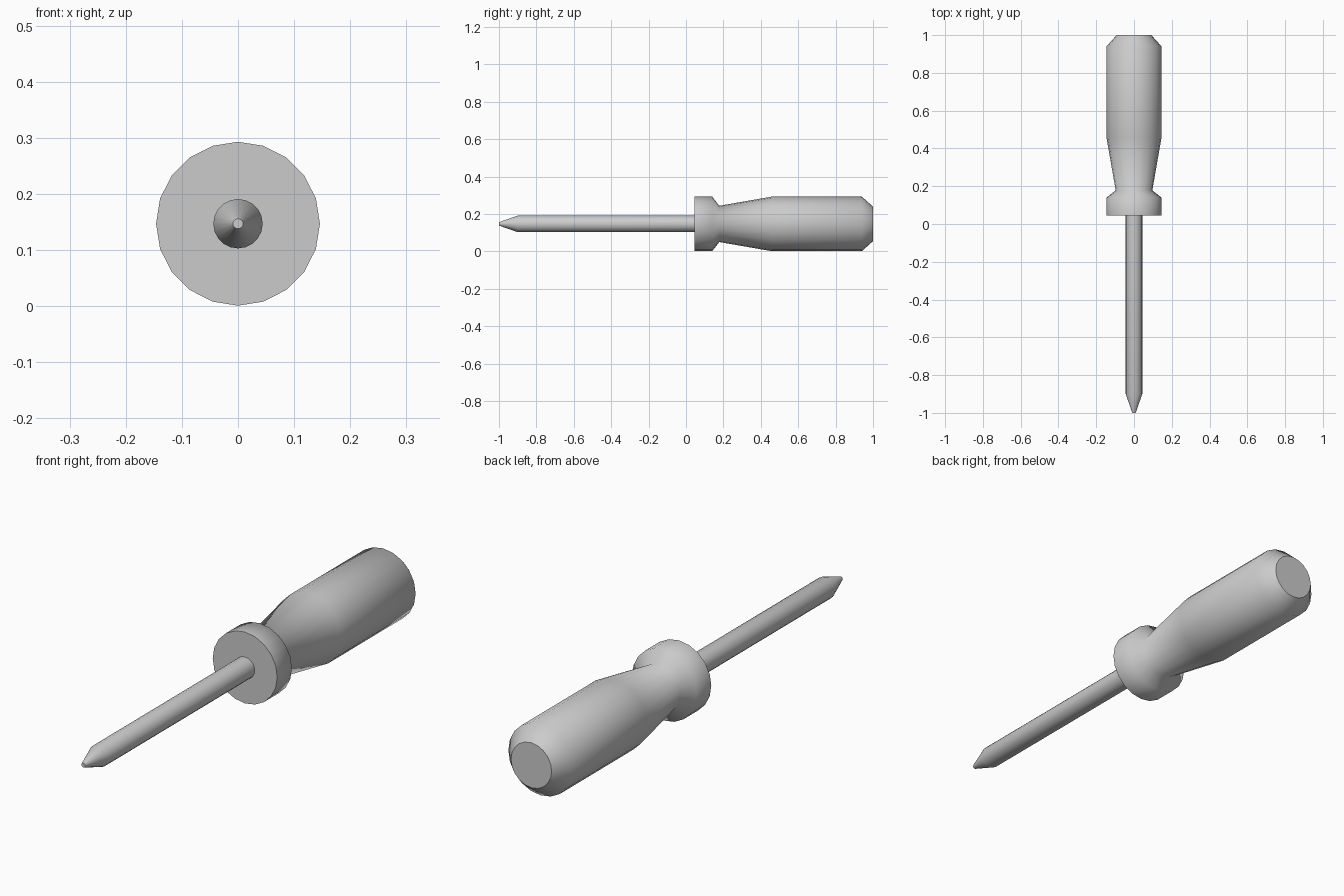
import bpy, bmesh
from math import sin, cos, tau

if "Cube" in bpy.data.objects:
    bpy.data.objects.remove(bpy.data.objects["Cube"])

AXIS_Z = 0.147
SIDES = 20


def lathe_y(name, profile):
    """Revolve (y, radius) points around the tool's long axis, with flat end caps."""
    bm = bmesh.new()
    rings = []
    for y, r in profile:
        rings.append([bm.verts.new((r * cos(tau * i / SIDES), y,
                                    AXIS_Z + r * sin(tau * i / SIDES)))
                      for i in range(SIDES)])
    for a, b in zip(rings, rings[1:]):
        for i in range(SIDES):
            j = (i + 1) % SIDES
            bm.faces.new((a[i], a[j], b[j], b[i])).smooth = True
    for ring in (rings[0], rings[-1]):
        cap = bm.faces.new(ring)
        for e in cap.edges:
            e.smooth = False
    bmesh.ops.recalc_face_normals(bm, faces=bm.faces)
    mesh = bpy.data.meshes.new(name)
    bm.to_mesh(mesh)
    bm.free()
    obj = bpy.data.objects.new(name, mesh)
    bpy.context.collection.objects.link(obj)
    return obj


# Handle: front collar, narrow neck, flared grip and bevelled butt
lathe_y("handle", [(0.045, 0.146), (0.14, 0.146), (0.178, 0.097),
                   (0.46, 0.146), (0.94, 0.146), (1.0, 0.092)])

# Steel shaft with tapered tip, seated slightly inside the collar
lathe_y("shaft", [(-1.0, 0.009), (-0.9, 0.044), (0.06, 0.044)])
